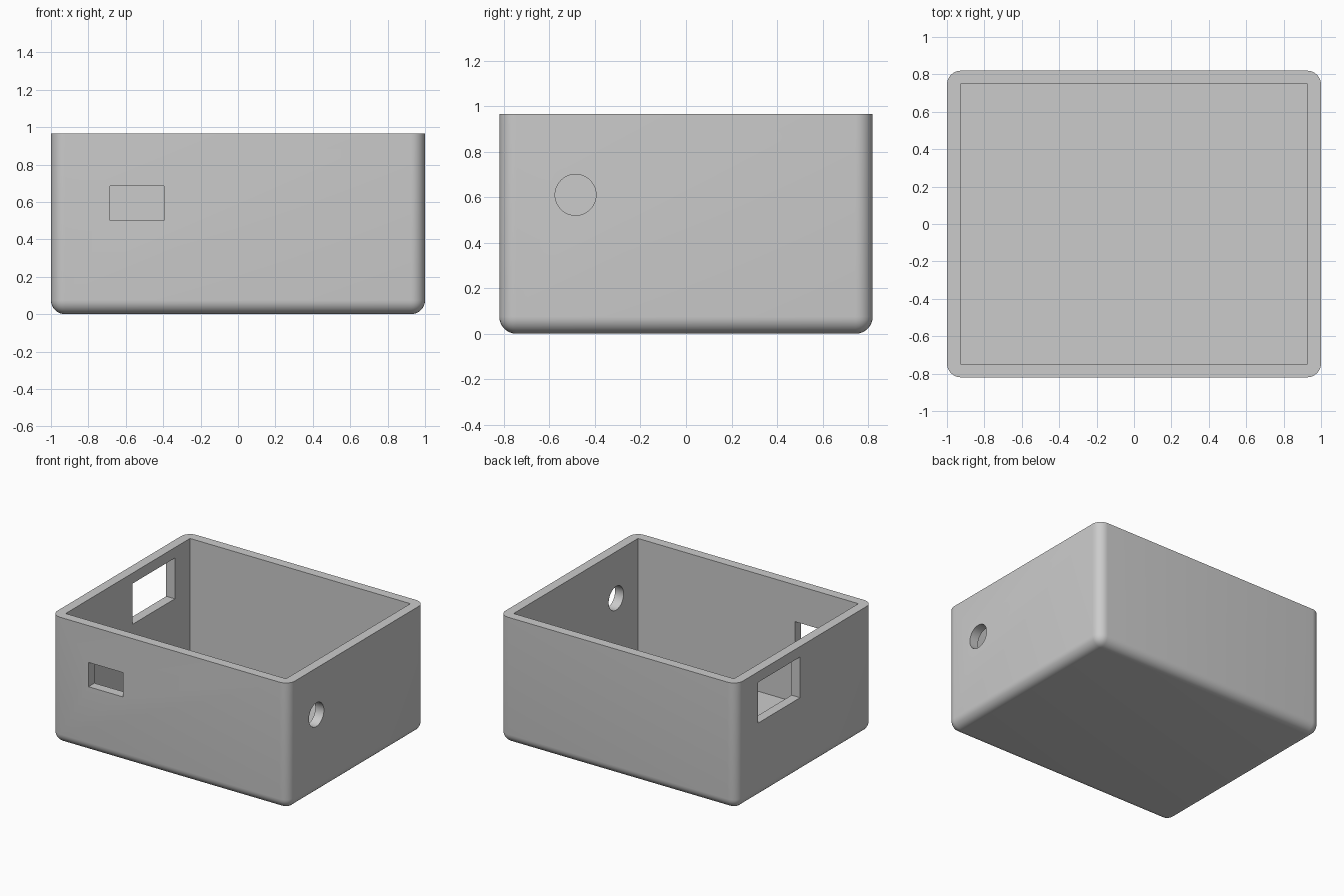
import bpy, bmesh, math
from mathutils import Matrix, Vector

cube = bpy.data.objects.get("Cube")
if cube:
    bpy.data.objects.remove(cube, do_unlink=True)

grey = bpy.data.materials.new("light_grey")
grey.use_nodes = True
colour = (0.6, 0.6, 0.6, 1)
grey.diffuse_color = colour
grey.node_tree.nodes["Principled BSDF"].inputs["Base Color"].default_value = colour

HX, HY, HEIGHT = 1.0, 0.82, 0.965
WALL, ROUND = 0.072, 0.075


def finish(name, bm):
    mesh = bpy.data.meshes.new(name)
    bm.to_mesh(mesh)
    bm.free()
    mesh.materials.append(grey)
    obj = bpy.data.objects.new(name, mesh)
    bpy.context.collection.objects.link(obj)
    return obj


def block(low, high):
    """Box spanning two opposite corners."""
    low, high = Vector(low), Vector(high)
    bm = bmesh.new()
    place = Matrix.Translation((low + high) / 2) @ Matrix.Diagonal((*(high - low), 1))
    bmesh.ops.create_cube(bm, size=1, matrix=place)
    return bm


# Outer shell: rounded everywhere except along the open top rim
bm = block((-HX, -HY, 0), (HX, HY, HEIGHT))
edges = [e for e in bm.edges if min(v.co.z for v in e.verts) < HEIGHT / 2]
bmesh.ops.bevel(bm, geom=edges, offset=ROUND, segments=8, profile=0.5, affect='EDGES')
box = finish("enclosure_box", bm)

# Cavity and rectangular openings in the front and right-hand walls
cutters = [
    finish("cavity_cutter", block((WALL - HX, WALL - HY, WALL),
                                  (HX - WALL, HY - WALL, HEIGHT + 0.2))),
    finish("front_slot_cutter", block((-0.685, -HY - 0.1, 0.5),
                                      (-0.395, -HY + 0.15, 0.685))),
    finish("side_window_cutter", block((-HX - 0.1, 0.055, 0.575),
                                       (-HX + 0.15, 0.565, 0.885))),
]

# Round cable hole in the opposite wall
bm = bmesh.new()
place = Matrix.Translation((HX, -0.485, 0.61)) @ Matrix.Rotation(math.pi / 2, 4, 'Y')
bmesh.ops.create_cone(bm, cap_ends=True, segments=48, radius1=0.09, radius2=0.09,
                      depth=0.3, matrix=place)
cutters.append(finish("cable_hole_cutter", bm))

# Cut the openings, then drop the cutters
bpy.ops.object.select_all(action='DESELECT')
bpy.context.view_layer.objects.active = box
box.select_set(True)
for cutter in cutters:
    cutter.hide_render = True
    mod = box.modifiers.new(cutter.name, 'BOOLEAN')
    mod.operation = 'DIFFERENCE'
    mod.solver = 'EXACT'
    mod.object = cutter
    bpy.ops.object.modifier_apply(modifier=mod.name)
for cutter in cutters:
    bpy.data.objects.remove(cutter, do_unlink=True)

bpy.ops.object.shade_smooth_by_angle(angle=math.radians(30))
